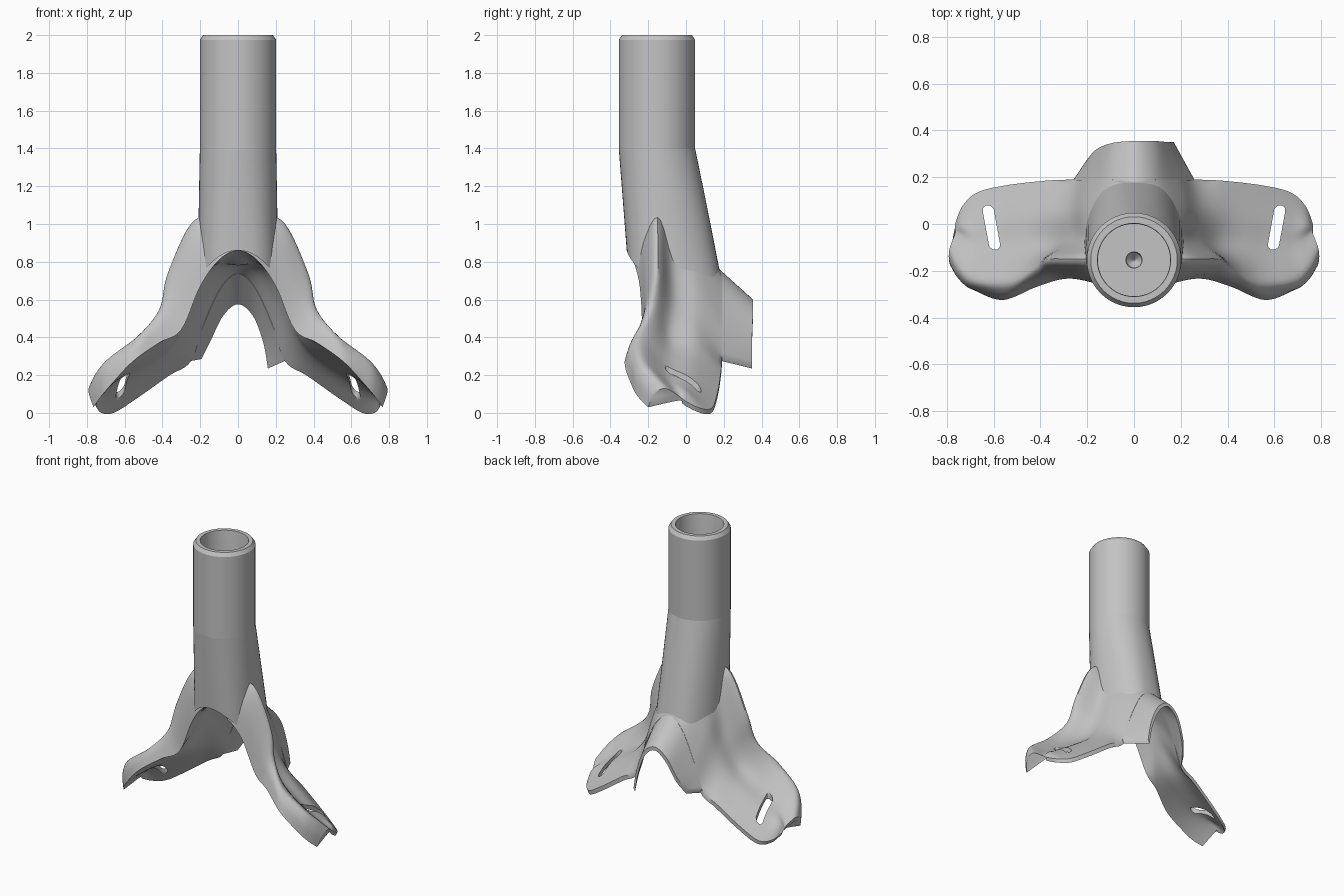
import bpy, bmesh, math
from mathutils import Vector as V

if "Cube" in bpy.data.objects:
    bpy.data.objects.remove(bpy.data.objects["Cube"])

grey = bpy.data.materials.new("plain grey")
grey.use_nodes = True
grey.diffuse_color = (0.55, 0.55, 0.55, 1)
grey.node_tree.nodes["Principled BSDF"].inputs["Base Color"].default_value = grey.diffuse_color


def spline(points, steps, across=False):
    """Smooth curve through the points; across keeps it smooth over x = 0."""
    out = []
    last = len(points) - 1
    for i in range(last):
        a, b, c, d = (points[max(0, min(last, i + k))] for k in (-1, 0, 1, 2))
        if across and i == 0:
            a = V((-c.x, c.y, c.z))
        for j in range(steps):
            t = j / steps
            out.append(b + (c - a) * (t / 2) + (a * 2 - b * 5 + c * 4 - d) * (t * t / 2)
                       + (b * 3 - a - c * 3 + d) * (t ** 3 / 2))
    return out + [points[-1]]


def activate(obj):
    bpy.ops.object.select_all(action="DESELECT")
    obj.select_set(True)
    bpy.context.view_layer.objects.active = obj


def loft(name, rings, cap_start=True, cap_end=True, mirror=False):
    """Skin closed rings into a solid, optionally mirrored across x."""
    bm = bmesh.new()
    rows = [[bm.verts.new(p) for p in ring] for ring in rings]
    n = len(rows[0])
    for lo, hi in zip(rows, rows[1:]):
        for k in range(n):
            bm.faces.new((lo[k], lo[(k + 1) % n], hi[(k + 1) % n], hi[k]))
    if cap_start:
        bm.faces.new(rows[0])
    if cap_end:
        bm.faces.new(rows[-1])
    if mirror:
        half = bmesh.ops.duplicate(bm, geom=bm.verts[:] + bm.edges[:] + bm.faces[:])["geom"]
        for v in half:
            if isinstance(v, bmesh.types.BMVert):
                v.co.x *= -1
        bmesh.ops.remove_doubles(bm, verts=bm.verts[:], dist=0.0005)
    bmesh.ops.recalc_face_normals(bm, faces=bm.faces[:])
    mesh = bpy.data.meshes.new(name)
    bm.to_mesh(mesh)
    bm.free()
    obj = bpy.data.objects.new(name, mesh)
    bpy.context.collection.objects.link(obj)
    mesh.materials.append(grey)
    return obj


def smooth(obj, angle=40):
    activate(obj)
    bpy.ops.object.shade_smooth_by_angle(angle=math.radians(angle))


def ring(radius, z, sides=48):
    return [V((radius * math.cos(a), -0.154 + radius * math.sin(a), z))
            for a in (math.tau * k / sides for k in range(sides))]


# Socket tube: chamfered rim, bore, floor and small drilled dimple
profile = [(0.202, 1.39), (0.202, 1.975), (0.185, 2), (0.157, 2), (0.155, 1.99),
           (0.155, 1.42), (0.035, 1.42), (0.03, 1.39), (0.004, 1.36)]
smooth(loft("socket_tube", [ring(r, z) for r, z in profile], cap_start=False), 30)

# Body: round at the tube, deeper and squarer toward the arch
body = []
for i in range(9):
    t = i / 8
    row = []
    for k in range(48):
        a = math.tau * k / 48
        c, s = math.cos(a), math.sin(a)
        power = 1 - (0.4 if s > 0 else 0.22) * t
        x = (0.202 + 0.013 * t) * math.copysign(abs(c) ** power, c)
        if s > 0:
            x *= 1 - 0.25 * t * s
        y = -0.154 + 0.085 * t + (0.202 + 0.043 * t) * math.copysign(abs(s) ** power, s)
        low = 0.86 - 0.2 * (y + 0.31) - 3 * x * x
        row.append(V((x, y, 1.4 + (low - 1.4) * t)))
    body.append(row)
smooth(loft("tapered_body", body, cap_start=False, cap_end=False))

# Leg rails: front edge, rib crest, rib back, rear edge
front = [(0, -.3, .86), (.1, -.28, .81), (.2, -.245, .67), (.3, -.235, .44),
         (.42, -.27, .37), (.56, -.325, .27), (.68, -.285, .14), (.73, -.25, .08), (.765, -.2, .03)]
crest = [(0, -.15, 1.04), (.12, -.15, 1.05), (.25, -.15, 1), (.37, -.15, .74),
         (.41, -.17, .55), (.52, -.23, .41), (.68, -.23, .29), (.75, -.18, .21), (.79, -.11, .13)]
groove = [(0, -.05, .98), (.12, -.06, .95), (.2, -.07, .84), (.275, -.07, .6),
          (.36, -.09, .41), (.51, -.1, .29), (.65, -.1, .2), (.72, -.07, .14), (.765, -.04, .09)]
rear = [(0, .18, .76), (.1, .19, .69), (.19, .19, .5), (.26, .19, .3),
        (.38, .185, .22), (.55, .165, .1), (.67, .135, .025), (.735, .075, .025), (.765, 0, .06)]
front, crest, groove, rear = ([V(p) for p in rail] for rail in (front, crest, groove, rear))

sections = []
for i, (a, b, c, d) in enumerate(zip(front, crest, groove, rear)):
    out = 1 if i else 0
    bulge = a * 0.45 + b * 0.55 + V((0.01 * out, -0.02, 0.015))
    crown = V((0.01 * out, 0, 0.025)) if i < 8 else V((0, 0, 0))
    sheet = (c + d) / 2 + crown
    under_d = d - V((0.012 * out, 0, 0.025))
    under_c = ((a + d) / 2).lerp(c, min(1, i / 3)) - V((0.02 * out, 0, 0.025))
    under_sheet = (under_c + under_d) / 2 + crown
    sections.append(spline([a, bulge, b, c, sheet, d], 5)
                    + spline([under_d, under_sheet, under_c, a], 5)[:-1])
columns = [spline(list(rail), 6, across=True) for rail in zip(*sections)]
legs = loft("saddle_legs", list(zip(*columns)), cap_start=False, mirror=True)

# Strap slots cut through both feet
outline = []
for k in range(16):
    a = math.tau * k / 16
    y = 0.025 * math.sin(a) + math.copysign(0.07, math.sin(a + 0.01))
    outline.append(V((0.61 + 0.025 * math.cos(a) + 0.17 * y, y - 0.015, 0)))
cutter = loft("slot_cutter", [[p + V((0, 0, z)) for p in outline] for z in (-0.2, 0.6)], mirror=True)
cutter.hide_render = True
cut = legs.modifiers.new("slots", "BOOLEAN")
cut.operation = "DIFFERENCE"
cut.solver = "EXACT"
cut.object = cutter
activate(legs)
bpy.ops.object.modifier_apply(modifier=cut.name)
bpy.data.objects.remove(cutter)
smooth(legs, 45)

# Rear tab: arched plate behind the saddle, its right corner worn away
tab_start = [V((-p.x, p.y, p.z)) for p in rear[3:0:-1]] + rear[:4]
tab_end = [(-.205, .27, .31), (-.16, .32, .4), (-.09, .347, .54), (0, .355, .6),
           (.09, .355, .54), (.145, .35, .4), (.17, .35, .26)]
tab = []
for d, e in zip(tab_start, tab_end):
    drop = V((0.012 * (d.x > 0) - 0.012 * (d.x < 0), 0, 0.025))
    top = [(d - V((0, 0.003, 0))).lerp(V(e), k / 4) for k in range(5)]
    tab.append(top + [p - drop for p in reversed(top)])
tab_columns = [spline(list(rail), 6) for rail in zip(*tab)]
smooth(loft("rear_tab", list(zip(*tab_columns))), 45)
